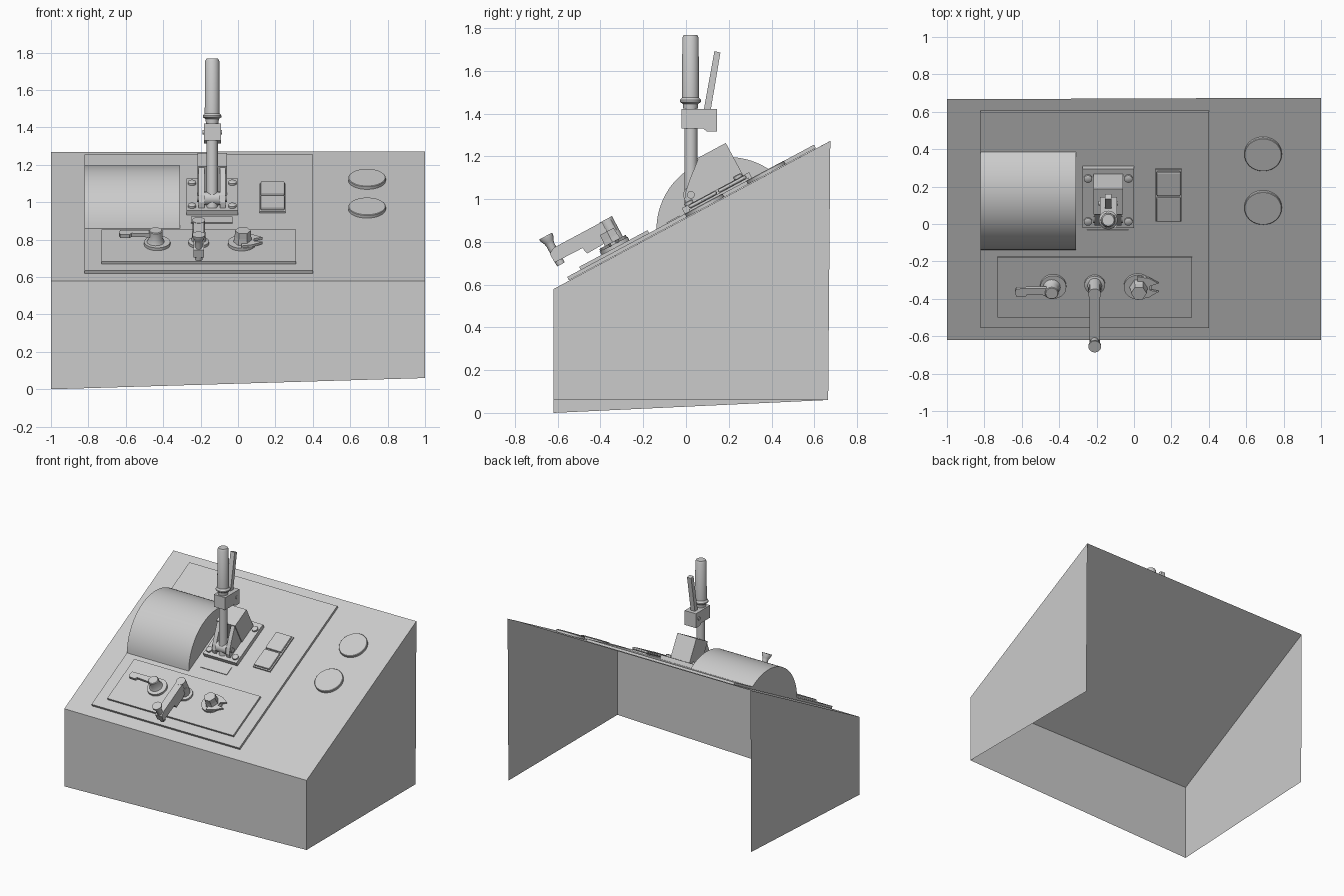
import bpy, bmesh, math
from mathutils import Matrix, Vector

if "Cube" in bpy.data.objects:
    bpy.data.objects.remove(bpy.data.objects["Cube"])

SLOPE = math.atan2(0.687, 1.283)
# Panel frame: x across, v up the slope, w out of the slope
PANEL = Matrix.Translation((0, 0, 0.911)) @ Matrix.Rotation(SLOPE, 4, 'X')
WORLD = Matrix.Identity(4)

grey = bpy.data.materials.new("plain_grey")
grey.diffuse_color = (0.6, 0.6, 0.6, 1)
grey.use_nodes = True
grey.node_tree.nodes["Principled BSDF"].inputs["Base Color"].default_value = grey.diffuse_color


def finish(name, bm, frame, smooth=False, bevel=0):
    bmesh.ops.recalc_face_normals(bm, faces=bm.faces)
    bm.transform(frame)
    me = bpy.data.meshes.new(name)
    bm.to_mesh(me)
    bm.free()
    me.materials.append(grey)
    ob = bpy.data.objects.new(name, me)
    bpy.context.collection.objects.link(ob)
    if bevel:
        m = ob.modifiers.new("bevel", 'BEVEL')
        m.width, m.segments = bevel, 2
    if smooth:
        bpy.ops.object.select_all(action='DESELECT')
        ob.select_set(True)
        bpy.context.view_layer.objects.active = ob
        bpy.ops.object.shade_smooth_by_angle(angle=math.radians(35))
    return ob


def box(name, x, v, w, frame=PANEL, bevel=0):
    bm = bmesh.new()
    bmesh.ops.create_cube(bm, size=1)
    for p in bm.verts:
        p.co = [r[0] if c < 0 else r[1] for c, r in zip(p.co, (x, v, w))]
    return finish(name, bm, frame, False, bevel)


def prism(name, pts, lo, hi, axis='x', frame=PANEL, smooth=False):
    """Extrude a closed profile along x (points v,w) or along w (points x,v)."""
    put = (lambda p, d: (d, *p)) if axis == 'x' else (lambda p, d: (*p, d))
    bm = bmesh.new()
    a = [bm.verts.new(put(p, lo)) for p in pts]
    b = [bm.verts.new(put(p, hi)) for p in pts]
    bm.faces.new(a)
    bm.faces.new(b)
    for i in range(len(pts)):
        j = (i + 1) % len(pts)
        bm.faces.new((a[i], a[j], b[j], b[i]))
    return finish(name, bm, frame, smooth)


def turned(name, x, v, profile, frame=PANEL, sides=32):
    """Lathe (radius, height) pairs about the third axis at x, v."""
    bm = bmesh.new()
    rings = [[bm.verts.new((x + r * math.cos(2 * math.pi * k / sides),
                            v + r * math.sin(2 * math.pi * k / sides), h))
              for k in range(sides)] for r, h in profile]
    bm.faces.new(rings[0])
    bm.faces.new(rings[-1])
    for a, b in zip(rings, rings[1:]):
        for k in range(sides):
            j = (k + 1) % sides
            bm.faces.new((a[k], a[j], b[j], b[k]))
    return finish(name, bm, frame, sides > 8)


# Open console shell: front, two sides and sloped top
bm = bmesh.new()
fl, fr, bl, br = [bm.verts.new(c) for c in
                  ((-1, -.62, 0), (1, -.62, .06), (-1, .66, .06), (1, .665, .06))]
tfl, tfr, tbl, tbr = [bm.verts.new(c) for c in
                      ((-1, -.62, .579), (1, -.62, .579), (-1, .667, 1.268), (1, .675, 1.272))]
for f in ((fl, fr, tfr, tfl), (tfl, tfr, tbr, tbl), (fl, tfl, tbl, bl), (fr, br, tbr, tfr)):
    bm.faces.new(f)
finish("console_shell", bm, WORLD)

# Panel plates
box("main_plate", (-.82, .40), (-.62, .69), (.002, .02))
box("control_plate", (-.73, .31), (-.548, -.185), (.02, .035))
box("label_plate", (-.25, -.03), (-.09, -.022), (.02, .025))

# Curved drum cover
R, CV, CW = .338, .1514, -.141
half = math.acos((.02 - CW) / R)
arc = [(CV + R * math.sin(half * (i / 16 - 1)), CW + R * math.cos(half * (i / 16 - 1)))
       for i in range(33)]
prism("drum_cover", arc, -.82, -.31, smooth=True)

# Round buttons on the right
for v in (.105, .43):
    turned("round_button", .69, v, [(.1, .002), (.1, .018), (.097, .021)], sides=48)

# Rocker switch pair
box("switch_frame", (.115, .255), (.03, .347), (.02, .03))
for v in (.036, .192):
    box("switch_rocker", (.12, .25), (v, v + .148), (.03, .048), bevel=.008)

# Lever base, housing, cheeks and bolts
LX = -.138
box("lever_base", (-.275, 0), (.004, .361), (.02, .05))
box("lever_housing", (-.216, -.06), (.178, .33), (.05, .222))
cheek = [(.03, .05), (.035, .08), (.06, .113), (.10, .15), (.178, .215), (.178, .05)]
for s in (-1, 1):
    a, b = sorted((LX + s * .042, LX + s * .072))
    prism("lever_cheek", cheek, a, b)
    for v in (.045, .305):
        turned("base_bolt", LX + s * .108, v, [(.022, .05), (.022, .062), (.016, .066)], sides=16)

# Pivot across the cheeks
pivot = Matrix.Translation((LX, .023, 1.02)) @ Matrix.Rotation(math.pi / 2, 4, 'Y')
turned("lever_pivot", 0, 0, [(.036, -.042), (.036, .042)], pivot)
turned("pivot_pin", 0, 0, [(.018, -.08), (.018, .08)], pivot, 16)

# Upright lever with grip
turned("lever_shaft", LX, .023, [(.03, .97), (.03, 1.42)], WORLD)
turned("lever_grip", LX, .021, [(.032, 1.41), (.036, 1.445), (.05, 1.455), (.05, 1.463),
                                (.040, 1.475), (.038, 1.755), (.031, 1.768)], WORLD)

# Clamp block and trigger handle
clamp = [(-.022, 1.33), (-.022, 1.422), (.145, 1.422), (.145, 1.315), (.10, 1.315), (.08, 1.33)]
prism("clamp_block", clamp, -.183, -.09, frame=WORLD)
prism("trigger_handle", [(.08, 1.40), (.113, 1.40), (.161, 1.685), (.133, 1.692)],
      LX - .017, LX + .017, frame=WORLD)
for s in (-1, 1):
    side = Matrix.Translation((LX, .112, 1.375)) @ Matrix.Rotation(math.pi / 2, 4, 'Y')
    turned("clamp_pin", 0, 0, [(.012, s * .045), (.012, s * .052)], side, 16)

# Left selector with long arm
KV = -.356
turned("left_disc", -.432, KV, [(.07, .035), (.07, .052)])
turned("left_knob", -.44, KV, [(.046, .052), (.036, .075), (.036, .118), (.032, .122)])
arm = [(-.44, KV - .02), (-.57, KV - .012), (-.58, KV - .026), (-.63, KV - .024),
       (-.637, KV), (-.63, KV + .022), (-.44, KV + .024)]
prism("left_arm", arm, .088, .11, axis='w')

# Right selector with forked pointer
turned("right_disc", .02, KV, [(.074, .035), (.074, .052)])
turned("right_knob", .026, KV, [(.05, .052), (.044, .085), (.042, .12)], sides=6)
fork = [(.02, KV - .07), (.08, KV - .055), (.13, KV - .022), (.085, KV - .012), (.085, KV + .012),
        (.13, KV + .03), (.08, KV + .06), (.02, KV + .07)]
prism("right_pointer", fork, .05, .064, axis='w')

# Centre crank: foot, hub, arm and end handle
CX = -.21
turned("crank_foot", CX, -.345, [(.055, .035), (.055, .05), (.038, .056), (.034, .12)])
crank = [(-.64, .107), (-.64, .155), (-.61, .17), (-.335, .17), (-.312, .16), (-.312, .105),
         (-.40, .075), (-.485, .072), (-.494, .105)]
prism("crank_arm", crank, CX - .027, CX + .027)
turned("crank_hub", CX, -.335, [(.034, .05), (.034, .172)])
turned("crank_handle", CX, -.618, [(.02, .085), (.02, .19), (.024, .205), (.034, .225), (.034, .236)])
